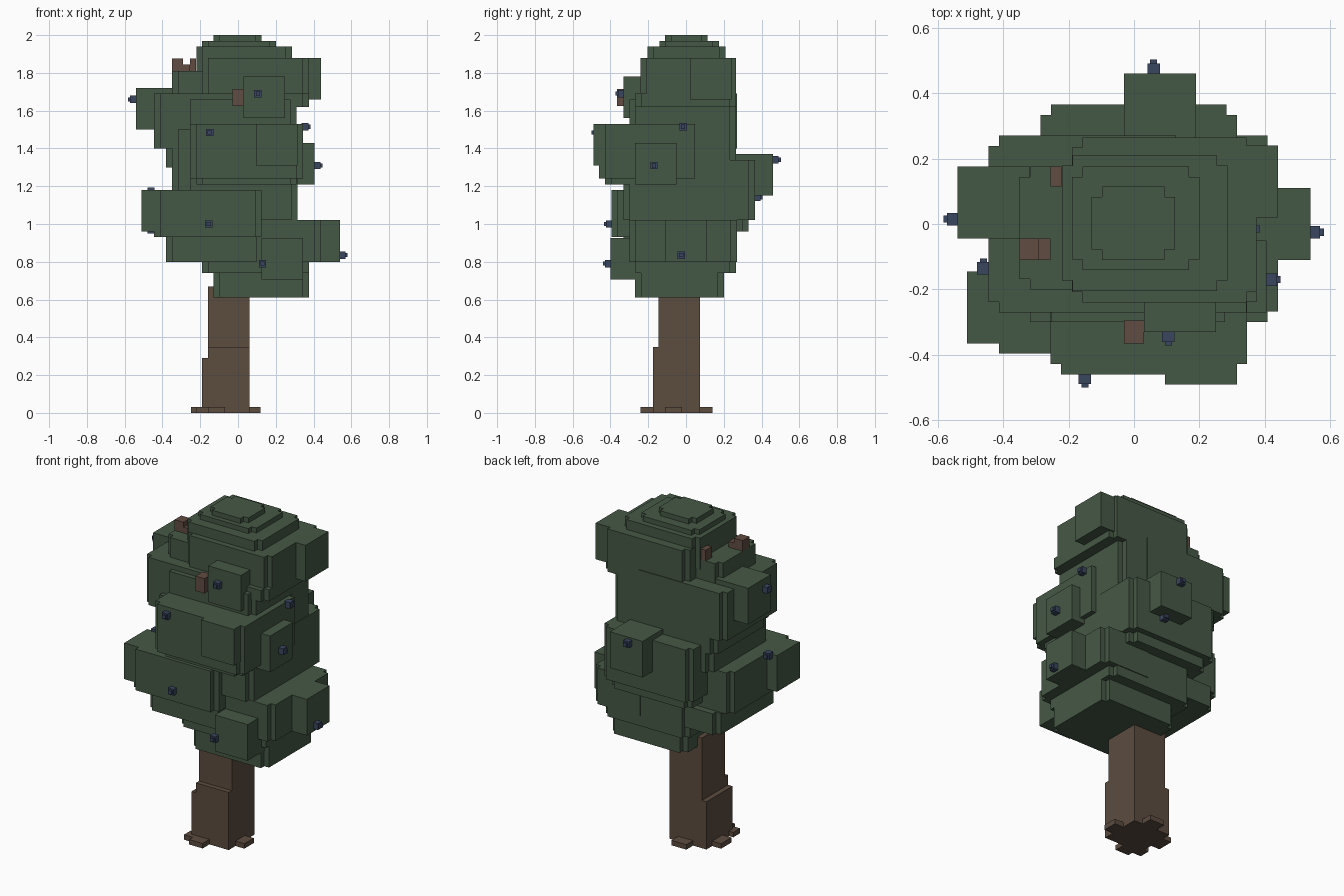
import bpy, bmesh


def material(name, rgb):
    m = bpy.data.materials.new(name)
    m.diffuse_color = (*rgb, 1)
    return m


LEAF = material("leaf green", (0.0595, 0.0976, 0.0595))
BARK = material("bark brown", (0.107, 0.0723, 0.0497))
TWIG = material("twig brown", (0.120, 0.072, 0.054))
BERRY = material("berry blue", (0.042, 0.061, 0.117))


def slab(name, mat, x0, x1, y0, y1, z0, z1, n=0.0):
    """Upright block; n cuts a square notch out of each vertical corner."""
    if n:
        pts = [(x0 + n, y0), (x1 - n, y0), (x1 - n, y0 + n), (x1, y0 + n),
               (x1, y1 - n), (x1 - n, y1 - n), (x1 - n, y1), (x0 + n, y1),
               (x0 + n, y1 - n), (x0, y1 - n), (x0, y0 + n), (x0 + n, y0 + n)]
    else:
        pts = [(x0, y0), (x1, y0), (x1, y1), (x0, y1)]
    bm = bmesh.new()
    low = [bm.verts.new((x, y, z0)) for x, y in pts]
    top = [bm.verts.new((x, y, z1)) for x, y in pts]
    bm.faces.new(low[::-1])
    bm.faces.new(top)
    k = len(pts)
    for i in range(k):
        j = (i + 1) % k
        bm.faces.new((low[i], low[j], top[j], top[i]))
    me = bpy.data.meshes.new(name)
    bm.to_mesh(me)
    bm.free()
    me.materials.append(mat)
    ob = bpy.data.objects.new(name, me)
    bpy.context.collection.objects.link(ob)
    return ob


# Trunk: a column with a wider stepped foot
slab("trunk", BARK, -0.16, 0.06, -0.145, 0.075, 0, 0.67)
slab("trunk_front_step", BARK, -0.16, 0.06, -0.175, -0.145, 0, 0.35)
slab("trunk_left_step", BARK, -0.19, -0.16, -0.175, 0.075, 0, 0.29)

# Root stubs around the foot
for b in [(-0.25, -0.19, -0.08, 0.02), (0.06, 0.12, -0.11, -0.02),
          (-0.16, -0.07, -0.24, -0.175), (-0.10, 0.0, 0.075, 0.14),
          (-0.22, -0.16, -0.205, -0.14)]:
    slab("root", BARK, *b, 0, 0.03)

# Foliage layers, staggered around the trunk axis from bottom to top
N = 0.032
for b in [
    (-0.13, 0.375, -0.27, 0.20, 0.61, 0.74),
    (-0.19, 0.375, -0.30, 0.265, 0.74, 0.96),
    (0.09, 0.44, -0.30, 0.27, 0.80, 1.02),
    (-0.38, 0.13, -0.33, 0.24, 0.80, 0.93),
    (-0.445, 0.125, -0.395, 0.20, 0.93, 1.18),
    (-0.25, 0.285, -0.10, 0.33, 0.96, 1.05),
    (-0.285, 0.315, -0.33, 0.365, 1.02, 1.24),
    (-0.285, 0.315, -0.05, 0.365, 1.20, 1.34),
    (-0.35, 0.31, -0.30, 0.265, 1.18, 1.50),
    (-0.22, 0.31, -0.43, 0.08, 1.21, 1.30),
    (-0.255, 0.345, -0.46, 0.08, 1.24, 1.53),
    (-0.38, 0.16, -0.24, 0.265, 1.30, 1.45),
    (-0.445, 0.16, -0.27, 0.27, 1.40, 1.69),
    (-0.285, 0.31, -0.30, 0.265, 1.50, 1.66),
    (-0.35, 0.25, -0.20, 0.175, 1.65, 1.81),
    (-0.16, 0.375, -0.27, 0.265, 1.62, 1.69),
    (-0.19, 0.375, -0.24, 0.265, 1.66, 1.88),
    (-0.22, 0.285, -0.205, 0.21, 1.75, 1.94),
    (-0.19, 0.20, -0.14, 0.175, 1.94, 1.97),
    (-0.13, 0.125, -0.11, 0.115, 1.97, 2.00),
]:
    slab("foliage_layer", LEAF, *b, N)

# Square leaf clumps sticking out of the layers
for b in [
    (0.32, 0.54, -0.11, 0.11, 0.80, 1.02),
    (0.125, 0.345, -0.40, -0.20, 0.705, 0.925),
    (-0.51, -0.29, -0.365, -0.145, 0.96, 1.18),
    (-0.03, 0.19, 0.24, 0.46, 1.15, 1.37),
    (0.20, 0.405, -0.27, -0.05, 1.21, 1.43),
    (0.095, 0.315, -0.49, -0.27, 1.31, 1.53),
    (-0.54, -0.32, -0.045, 0.175, 1.50, 1.72),
    (0.03, 0.25, -0.33, -0.11, 1.56, 1.78),
    (0.22, 0.44, 0.02, 0.24, 1.66, 1.88),
]:
    slab("leaf_clump", LEAF, *b)

# Bare twigs poking through the leaves
for b in [(-0.35, -0.29, -0.11, -0.045, 1.80, 1.875),
          (-0.29, -0.255, -0.11, -0.045, 1.80, 1.845),
          (-0.255, -0.222, 0.115, 0.175, 1.80, 1.875),
          (-0.03, 0.03, -0.365, -0.295, 1.625, 1.715),
          (0.28, 0.315, -0.18, -0.12, 1.12, 1.18)]:
    slab("twig", TWIG, *b)

# Berries: a small cube with a narrower tip facing outward
R, T = 0.019, 0.011
for x, y, z, dx, dy in [
    (-0.15, -0.47, 1.485, 0, -1), (0.105, -0.342, 1.69, 0, -1),
    (-0.155, -0.405, 1.0, 0, -1), (0.13, -0.41, 0.79, 0, -1),
    (0.418, -0.17, 1.31, 1, 0), (0.55, -0.025, 0.835, 1, 0),
    (0.355, -0.015, 1.515, 1, 0), (-0.552, 0.015, 1.66, -1, 0),
    (-0.46, -0.135, 1.175, 0, 1), (-0.46, -0.26, 0.97, -1, 0),
    (0.06, 0.472, 1.34, 0, 1), (0.10, 0.376, 1.14, 0, 1),
]:
    slab("berry", BERRY, x - R, x + R, y - R, y + R, z - R, z + R)
    tx, ty = x + dx * R, y + dy * R
    slab("berry_tip", BERRY, tx - T, tx + T, ty - T, ty + T, z - T, z + T)
